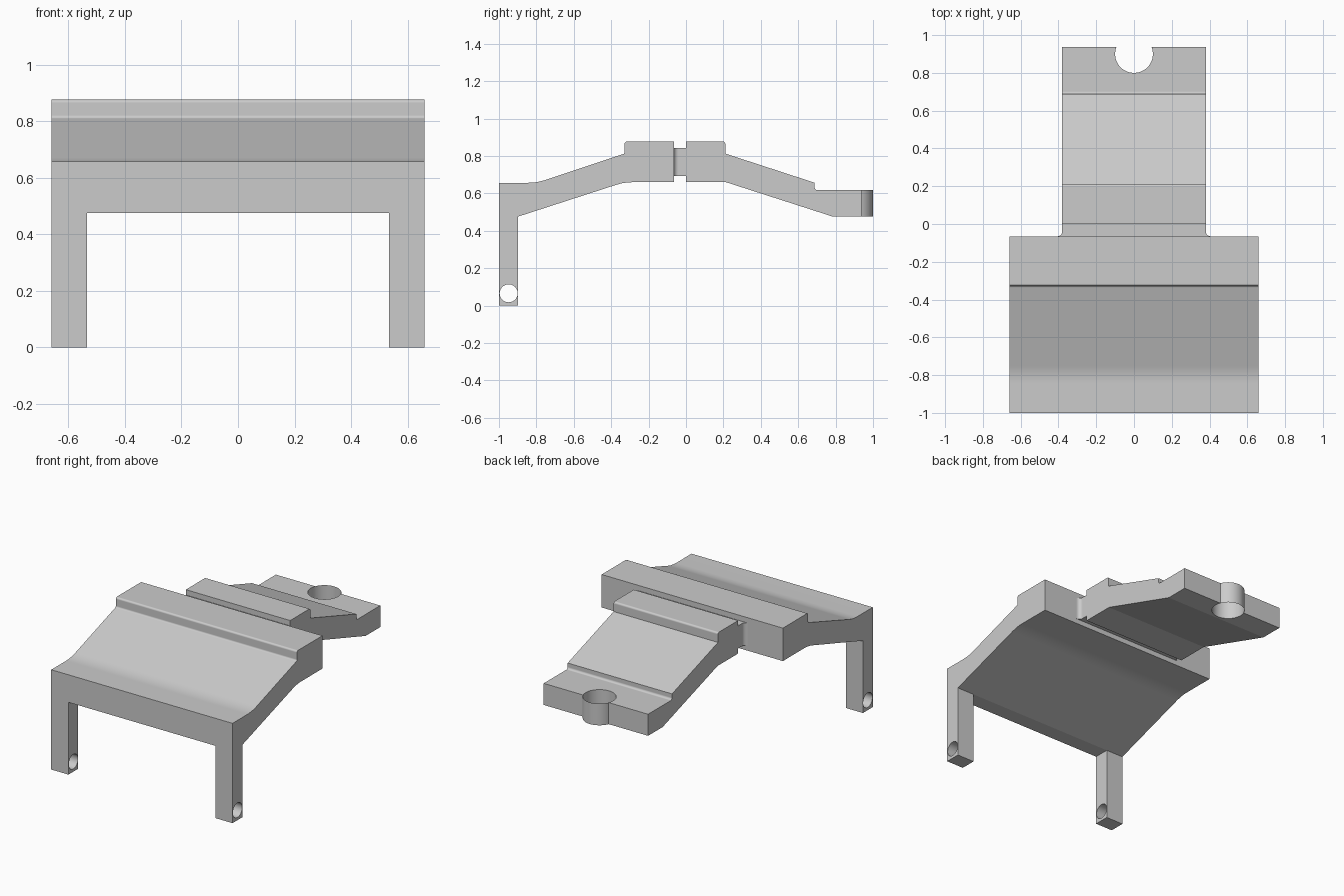
import bpy, bmesh, math
from mathutils import Vector

old = bpy.data.objects.get("Cube")
if old:
    bpy.data.objects.remove(old, do_unlink=True)

grey = bpy.data.materials.new("plain grey")
grey.use_nodes = True
grey.diffuse_color = (0.6, 0.6, 0.6, 1)
grey.node_tree.nodes["Principled BSDF"].inputs["Base Color"].default_value = (0.6, 0.6, 0.6, 1)


def rounded(points):
    """Turn (a, b, radius) corners into an outline with filleted corners."""
    out = []
    for i, (a, b, r) in enumerate(points):
        p = Vector((a, b))
        if r == 0:
            out.append(p)
            continue
        u = (Vector(points[i - 1][:2]) - p).normalized()
        v = (Vector(points[(i + 1) % len(points)][:2]) - p).normalized()
        half = u.angle(v) / 2
        centre = p + (u + v).normalized() * (r / math.sin(half))
        start = p + u * (r / math.tan(half)) - centre
        end = p + v * (r / math.tan(half)) - centre
        turn = math.atan2(start.x * end.y - start.y * end.x, start.dot(end))
        steps = max(3, round(abs(turn) / math.radians(11)))
        for k in range(steps + 1):
            t = turn * k / steps
            c, s = math.cos(t), math.sin(t)
            out.append(centre + Vector((start.x * c - start.y * s, start.x * s + start.y * c)))
    return out


def prism(name, outline, low, high, axis="x"):
    """Extrude a (y, z) outline along x, or an (x, y) outline along z."""
    place = (lambda p, d: (d, p.x, p.y)) if axis == "x" else (lambda p, d: (p.x, p.y, d))
    bm = bmesh.new()
    face = bm.faces.new([bm.verts.new(place(p, low)) for p in outline])
    grown = bmesh.ops.extrude_face_region(bm, geom=[face])["geom"]
    shift = Vector(place(Vector((0, 0)), high - low))
    bmesh.ops.translate(bm, verts=[g for g in grown if isinstance(g, bmesh.types.BMVert)], vec=shift)
    bmesh.ops.recalc_face_normals(bm, faces=bm.faces)
    return finish(name, bm)


def finish(name, bm):
    mesh = bpy.data.meshes.new(name)
    bm.to_mesh(mesh)
    bm.free()
    mesh.materials.append(grey)
    ob = bpy.data.objects.new(name, mesh)
    bpy.context.collection.objects.link(ob)
    return ob


def activate(ob):
    bpy.ops.object.select_all(action="DESELECT")
    ob.select_set(True)
    bpy.context.view_layer.objects.active = ob


def circle(a, b, r, n=48):
    return [Vector((a + r * math.cos(math.tau * i / n), b + r * math.sin(math.tau * i / n)))
            for i in range(n)]


def drill(ob, cutter):
    activate(ob)
    mod = ob.modifiers.new("hole", "BOOLEAN")
    mod.operation, mod.solver, mod.object = "DIFFERENCE", "EXACT", cutter
    bpy.ops.object.modifier_apply(modifier=mod.name)
    bpy.data.objects.remove(cutter, do_unlink=True)


def smooth(ob):
    activate(ob)
    bpy.ops.object.shade_smooth_by_angle(angle=math.radians(15))
    ob.modifiers.new("flat faces", "WEIGHTED_NORMAL").keep_sharp = True


WIDE, NARROW = 0.66, 0.38
TOP, UNDER, SHOULDER, ELBOW = 0.877, 0.66, 0.813, 0.476

# wide front plate: skirt, slope and raised block
front = prism("front_plate", rounded([
    (-1, ELBOW, 0), (-0.898, ELBOW, 0), (-0.33, UNDER, 0.28), (-0.065, UNDER, 0),
    (-0.065, TOP, 0), (-0.328, TOP, 0.012), (-0.328, SHOULDER, 0.012),
    (-0.797, 0.657, 0.28), (-1, 0.657, 0)]), -WIDE, WIDE)
smooth(front)

# front legs with pin holes
for side, name in ((1, "left"), (-1, "right")):
    low, high = sorted((side * 0.535, side * WIDE))
    box = [Vector(p) for p in ((-1, 0), (-0.898, 0), (-0.898, ELBOW), (-1, ELBOW))]
    leg = prism("front_leg_" + name, box, low, high)
    drill(leg, prism("pin_cutter", circle(-0.948, 0.066, 0.048), low - 0.1, high + 0.1))
    smooth(leg)

# narrow rear arm with a stepped tail
arm = prism("rear_arm", rounded([
    (0, UNDER, 0), (0.214, UNDER, 0), (0.785, ELBOW, 0), (0.937, ELBOW, 0),
    (0.937, 0.618, 0), (0.688, 0.618, 0.014), (0.688, 0.657, 0),
    (0.21, SHOULDER, 0), (0.21, TOP, 0.012), (0, TOP, 0)]), -NARROW, NARROW)
drill(arm, prism("tail_cutter", circle(0, 0.9, 0.1), 0.3, 0.8, "z"))
smooth(arm)

# thin open wall that closes the tail hole behind the arm
bm = bmesh.new()
reach = math.asin(0.037 / 0.1)
rows = []
for i in range(25):
    t = reach + (math.pi - 2 * reach) * i / 24
    rows.append([bm.verts.new((0.1 * math.cos(t), 0.9 + 0.1 * math.sin(t), z)) for z in (ELBOW, 0.618)])
for a, b in zip(rows, rows[1:]):
    bm.faces.new((a[0], b[0], b[1], a[1]))
bmesh.ops.reverse_faces(bm, faces=bm.faces)
smooth(finish("tail_hole_wall", bm))

# recessed neck flaring into the front plate
flare = [(0.38 + 0.025 * (1 - math.sin(a)), -0.065 + 0.025 * (1 - math.cos(a)))
         for a in (math.pi / 2 * k / 8 for k in range(9))]
right_half = [Vector(p) for p in flare] + [Vector((NARROW, 0))]
left_half = [Vector((-p.x, p.y)) for p in reversed(right_half)]
smooth(prism("neck", right_half + left_half, 0.693, 0.842, "z"))
